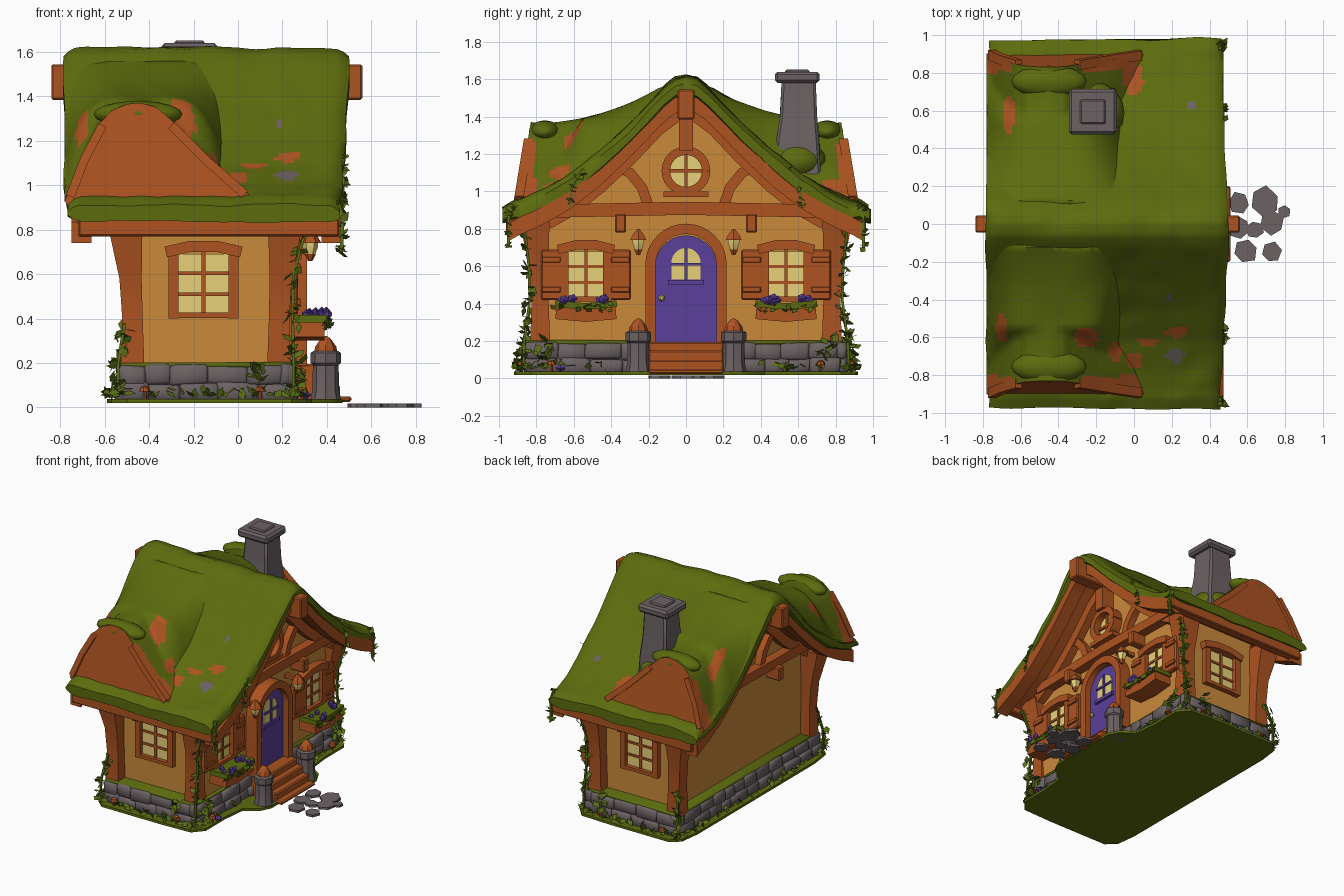
import bpy, bmesh, math, random
from mathutils import Matrix, Vector, noise

if "Cube" in bpy.data.objects:
    bpy.data.objects.remove(bpy.data.objects["Cube"])

random.seed(4)
R = random.uniform
COLORS = {"moss": (.108, .148, .004), "wood": (.42, .087, .015), "plaster": (.59, .255, .044), "stone": (.15, .12, .125),
          "glass": (.80, .64, .19), "door_purple": (.105, .05, .33), "leaf": (.1, .155, .008)}
MAT = {}
for n, c in COLORS.items():
    MAT[n] = bpy.data.materials.new(n)
    MAT[n].diffuse_color = (*c, 1)
# wall frames: local (across, up, outward) to world
I = Matrix()
FRONT = Matrix(((0, 0, 1, .22), (1, 0, 0, 0), (0, 1, 0, 0), (0, 0, 0, 1)))
BACK = Matrix(((0, 0, -1, -.45), (1, 0, 0, 0), (0, 1, 0, 0), (0, 0, 0, 1)))
SIDES = [Matrix(((1, 0, 0, 0), (0, 0, s, .74 * s), (0, 1, 0, 0), (0, 0, 0, 1))) for s in (-1, 1)]

def part(name, bm, mats, M=I, rule=None, angle=35):
    bm.transform(M)
    bmesh.ops.recalc_face_normals(bm, faces=bm.faces)
    me = bpy.data.meshes.new(name)
    for m in mats.split():
        me.materials.append(MAT[m])
    for f in bm.faces if rule else ():
        f.material_index = rule(f.calc_center_median())
    bm.to_mesh(me)
    bm.free()
    bpy.context.collection.objects.link(bpy.data.objects.new(name, me))
    me.shade_smooth()
    me.set_sharp_from_angle(angle=math.radians(angle))

def loft(name, rings, mats, M=I, rule=None, angle=35, bevel=0, jitter=0):
    bm = bmesh.new()
    vs = [[bm.verts.new(p) for p in r] for r in rings]
    for a, b in zip(vs, vs[1:]):
        for i in range(len(a)):
            bm.faces.new((a[i - 1], a[i], b[i], b[i - 1]))
    bm.faces.new(vs[0])
    bm.faces.new(vs[-1])
    for v in bm.verts if jitter else ():
        v.co += Vector([R(-jitter, jitter) for _ in "xyz"])
    if bevel:
        bmesh.ops.bevel(bm, geom=bm.edges[:], offset=bevel, segments=1, affect='EDGES')
    part(name, bm, mats, M, rule, angle)

def box(name, lo, hi, mat, M=I, bevel=.008, jitter=0):
    rings = [[(lo[0], lo[1], z), (hi[0], lo[1], z), (hi[0], hi[1], z), (lo[0], hi[1], z)] for z in (lo[2], hi[2])]
    loft(name, rings, mat, M, bevel=bevel, jitter=jitter, angle=60 if jitter else 35)

def strip(name, pts, w, d0, d1, mat, M=I):
    """Flat beam of width w that follows 2D points, from depth d0 to d1."""
    rings = []
    for i, p in enumerate(pts):
        t = (Vector(pts[min(i + 1, len(pts) - 1)]) - Vector(pts[max(i - 1, 0)])).normalized()
        o = Vector((-t.y, t.x)) * w / 2
        a, b = Vector(p) - o, Vector(p) + o
        rings.append([(*a, d0), (*b, d0), (*b, d1), (*a, d1)])
    loft(name, rings, mat, M)

def arc(cx, cy, r, a0, a1, n):
    return [(cx + r * math.cos(a0 + (a1 - a0) * k / n), cy + r * math.sin(a0 + (a1 - a0) * k / n)) for k in range(n + 1)]

def turned(name, c, prof, mat, n=8, M=I, angle=35):
    """Round part from (radius, height) pairs."""
    loft(name, [[(*p, c[2] + z) for p in arc(c[0], c[1], r, 0, math.tau, n)[:-1]] for r, z in prof], mat, M, angle=angle)

def mound(name, c, r):
    prof = [(math.cos(a), math.sin(a)) for a in (-1.5, -1.1, -.75, -.35, 0, .35, .75, 1.1, 1.5)]
    turned(name, (0, 0, 0), prof, "moss", 16, Matrix.Translation(c) @ Matrix.Diagonal((*r, 1)), 80)

def square(x, y, z, h):
    return [(x + i * h, y + j * h, z) for i, j in ((-1, -1), (1, -1), (1, 1), (-1, 1))]

def interp(table, t):
    for (a, za), (b, zb) in zip(table, table[1:]):
        if t <= b:
            return za + (zb - za) * (t - a) / (b - a)
    return table[-1][1]

ROOF = [(0, 1.62), (.06, 1.605), (.12, 1.555), (.3, 1.365), (.46, 1.215), (.62, 1.09), (.78, 1.0), (.92, .94), (.985, .89)]
def roof_z(y):
    return interp(ROOF, abs(y))

# ground and stone base
half = [(.47, 0), (.47, .27), (.43, .35), (.33, .42), (.31, .6), (.31, .83), (.24, .91), (0, .92), (-.5, .92), (-.57, .86), (-.59, .7), (-.59, 0)]
outline = half + [(x, -y) for x, y in half[-2:0:-1]]
loft("ground", [[(*p, z) for p in outline] for z in (.02, .038)], "moss")
box("base_core", (-.52, -.84, .03), (.235, .84, .185), "stone")
box("base_grass", (-.525, -.845, .18), (.24, .845, .203), "moss", jitter=.004)
for M, half, out, off in ((FRONT, .855, .02, 0), (BACK, .855, .075, 0), (SIDES[0], .38, .105, -.145), (SIDES[1], .38, .105, -.145)):
    for z0, z1 in ((.03, .112), (.1, .19)):
        u = -half
        while u < half - .03:
            w = min(R(.1, .2), half - u)
            d = out + R(-.004, .012) + (.008 if z0 < .05 else 0)
            box("base_stone", (u + off - .004, z0, d - .06), (u + off + w + .004, z1 + R(-.008, .006), d + .012), "stone", M, .014, .006)
            u += w
# plaster walls, closed up to the roof
ys = [-.75 + 1.5 * k / 24 for k in range(25)]
loft("walls", [[(-.45, y, .1), (.22, y, .1), (.22, y, roof_z(y) - .12), (-.45, y, roof_z(y) - .12)] for y in ys], "plaster")
# corner posts flaring at the top
for s in (-1, 1):
    for name, xb, xt in (("back_post", -.475, -.51), ("front_post", .185, .215)):
        loft(name, [square(x, s * y, z, h) for x, y, h, z in ((xb, .78, .054, .17), (xb, .78, .046, .4),
             (xb * .75 + xt * .25, .785, .05, .58), (xt, .81, .08, .84))], "wood")

def patch(c):
    """Bare wood (1) or stone (2) spots in the moss."""
    wood = ((-.25, -.6, .07, .05), (.22, -.57, .05, .03), (-.7, -.55, .03, .09), (0, .77, .05, .09), (-.66, .58, .03, .1),
            (.0, -.72, .05, .04), (-.1, -.68, .04, .05), (.08, -.62, .06, .02))
    stone = ((.22, -.7, .05, .035), (.31, .63, .022, .025), (.19, -.4, .02, .02))
    for k, spots in ((2, stone), (1, wood)):
        grow = 1 + noise.noise(c * 14) * .5
        if c.z > roof_z(c.y) - .04 and any(((c.x - x) / a) ** 2 + ((c.y - y) / b) ** 2 < grow for x, y, a, b in spots):
            return k
    return 0

# mossy roof with rounded ends and eaves
rings = []
for k in range(101):
    v = -1 + 2 * k / 100
    e = max(0, (abs(v) - .9) / .1)
    top, bot = [], []
    for i in range(53):
        t = i / 52
        y = v * (.97 + noise.noise((t * 5, v, 3)) * .016 + .012 * t)
        end = max(0, 1 - min(t, 1 - t) / .05)
        x0 = -.785 + .015 * abs(y) + noise.noise((2, y * 4, 5)) * .018
        x1 = .5 - .04 * abs(y) + noise.noise((8, y * 4, 5)) * .018
        x = x0 + (x1 - x0) * t
        n = noise.noise((x * 3, y * 3, 1)) * .022 + noise.noise((x * 8, y * 8, 4)) * .008
        top.append((x, y, roof_z(y) + n + .015 * e - .035 * end ** 2))
        bot.append((x, y, roof_z(y) - .115 + .02 * end ** 2 + .055 * e + noise.noise((x * 6, y * 6, 7)) * .01))
    rings.append(top + bot[::-1])
loft("roof_moss", rings, "moss wood stone", rule=patch, angle=50)
# wooden underside, curved edge boards and ridge beam
for name, x0, x1, top, bot, lim in (("roof_boards", -.72, .44, .08, .135, .96), ("front_edge_board", .375, .475, .09, .185, .94),
                                    ("back_edge_board", -.75, -.66, .09, .185, .94)):
    ys = [lim * (k / 20 - 1) for k in range(41)]
    loft(name, [[(x0, y, roof_z(y) - bot), (x1, y, roof_z(y) - bot), (x1, y, roof_z(y) - top), (x0, y, roof_z(y) - top)] for y in ys], "wood")
for s in (-1, 1):
    box("eave_board", (-.72, s * .93 - .032, .77), (.455, s * .93 + .032, .85), "wood")
box("ridge_beam", (-.84, -.045, 1.385), (.56, .045, 1.545), "wood")

# dormers: shingled end, moss hood, back blending into the roof
DORMER = [(-.78, .93), (-.735, 1.05), (-.69, 1.16), (-.635, 1.27), (-.57, 1.335), (-.5, 1.36), (-.44, 1.365), (-.37, 1.35),
          (-.3, 1.29), (-.22, 1.21), (-.12, 1.12), (-.03, 1.03), (.06, .95)]
for s in (-1, 1):
    rings = []
    for k in range(31):
        v = .1 + .75 * k / 30
        roof, rise, top = roof_z(v), .13 * (max(0, .82 - v) / .57) ** 2, []
        for i in range(57):
            x = -.78 + .84 * i / 56
            z = interp(DORMER, x)
            z += rise * max(0, (z - 1.1) / .26)
            swell = max(0, 1 - ((x + .42) / .36) ** 4) * min(1, max(0, (.8 - v) / .25))
            z = max(z, roof - .05 + (1.365 + rise - roof + .05) * swell) + noise.noise((x * 5, v * 5, s)) * .014
            y = v + (.05 - .07 * (z - .95) / .42) * max(0, (v - .7) / .15)
            top.append((x, s * y, max(min(z, roof + (v - .1) * 1.2 - .02), roof - .05)))
        rings.append(top + [(.06, top[-1][1], roof - .08), (-.75, top[0][1], roof - .08)])
    loft("dormer", rings, "moss wood stone", angle=45,
         rule=lambda c: int((abs(c.y) > .805 and c.z < 1.26) or abs(c.y) > .85) or patch(c))
    mound("dormer_moss_hood", (-.45, s * .755, 1.32), (.2, .085, .06))
    # trim on the end face
    M = Matrix(((1, 0, 0, 0), (0, -s * .165, s, s * 1.058), (0, 1, 0, 0), (0, 0, 0, 1)))
    strip("dormer_trim", [(-.755, .95), (-.69, 1.12), (-.61, 1.27)], .04, -.03, .02, "wood", M)
    strip("dormer_trim", [(-.3, 1.27), (-.14, 1.11), (.03, .96)], .04, -.03, .02, "wood", M)

# chimney with moss heaped at its foot
loft("chimney", [square(-.215, .6, z, h) for h, z in ((.125, 1.0), (.114, 1.27), (.1, 1.4), (.092, 1.6))], "stone", bevel=.014, jitter=.004)
box("chimney_cap", (-.345, .475, 1.58), (-.09, .715, 1.64), "stone", bevel=.015)
box("chimney_top", (-.285, .53, 1.63), (-.15, .66, 1.652), "stone")
mound("chimney_moss", (-.22, .59, 1.16), (.17, .165, .11))

# timber on both gables
for M in (FRONT, BACK):
    strip("tie_beam", [(-.72, .895), (0, .91), (.72, .895)], .07, -.02, .07, "wood", M)
    strip("king_post", [(0, 1.22), (0, 1.5)], .075, -.02, .1, "wood", M)
    for s in (-1, 1):
        strip("gable_brace", [(s * .2, .92), (s * .235, 1.02), (s * .3, 1.1), (s * .4, 1.15)], .055, -.02, .05, "wood", M)
        strip("rafter", [(s * a, roof_z(a) - .19) for a in (.03, .15, .3, .46, .62, .74)], .07, -.02, .06, "wood", M)
        box("bracket", (s * .35 - .03, .78, -.02), (s * .35 + .03, .88, .11), "wood", M)

def window(c, w, z0, z1, M):
    box("window_glass", (c - w, z0, -.01), (c + w, z1, .02), "glass", M, 0)
    lintel = [(c - w - .05, z1 + .01), (c - w * .5, z1 + .035), (c + w * .5, z1 + .035), (c + w + .05, z1 + .01)]
    strip("window_lintel", lintel, .05, -.01, .065, "wood", M)
    strip("window_sill", [(c - w - .03, z0 - .005), (c + w + .03, z0 - .005)], .025, -.01, .05, "wood", M)
    for s in (-1, 1):
        strip("window_jamb", [(c + s * (w + .015), z0 - .02), (c + s * (w + .015), z1 + .02)], .045, -.01, .05, "wood", M)
    strip("window_bar", [(c, z0), (c, z1 + .02)], .018, 0, .03, "wood", M)
    for z in (z0 + (z1 - z0) * .33, z0 + (z1 - z0) * .68):
        strip("window_bar", [(c - w, z), (c + w, z)], .016, 0, .028, "wood", M)

def vine(name, path, n, spread, size, stem=0):
    """Leaves scattered along a path, with an optional stem."""
    if stem:
        loft(name + "_stem", [square(*p, stem) for p in path], "leaf")
    bm = bmesh.new()
    for k in range(n):
        t = R(0, len(path) - 1.001)
        p = Vector(path[int(t)]).lerp(Vector(path[int(t) + 1]), t % 1) + Vector([R(-spread, spread) for _ in "xyz"])
        d = Vector((R(-1, 1), R(-1, 1), R(-.8, .8))).normalized() * size * R(.7, 1.2)
        o = d.cross(Vector((R(-1, 1), R(-1, 1), 1))).normalized() * size * .32
        p.z, p.y = max(p.z, .06), max(-.96, min(.96, p.y))
        bm.faces.new([bm.verts.new(q) for q in (p - d * .5, p + o, p + d * .5, p - o)])
    part(name, bm, "leaf")

for s, M in zip((-1, 1), SIDES):
    c = s * .535
    window(-.155, .12, .42, .69, M)
    window(c, .1, .43, .68, FRONT)
    # shutters and flower boxes
    for a in (-.185, .185):
        box("shutter", (c + a - .055, .42, .01), (c + a + .055, .69, .05), "wood", FRONT)
        for z in (.475, .635):
            box("shutter_bar", (c + a - .05, z - .015, .04), (c + a + .05, z + .015, .062), "wood", FRONT, .004)
    strip("flower_box", [(c - .16, .36), (c, .345), (c + .16, .36)], .085, .03, .17, "wood", FRONT)
    strip("box_greens", [(c - .165, .4), (c, .385), (c + .165, .4)], .035, .035, .18, "moss", FRONT)
    vine("box_leaves", [(.395, c - .16, .385), (.395, c, .375), (.395, c + .16, .385)], 26, .022, .05)
    for k in range(12):
        turned("flower", (c + (-1) ** k * R(.04, .14), R(.412, .43), R(.07, .18)), [(.008, -.012), (.026, .008), (.006, .024)], "door_purple", 5, FRONT)
    # lanterns, step posts and mushrooms
    y = s * .255
    turned("lantern_glass", (.325, y, .68), [(.018, 0), (.036, .045), (.034, .07)], "glass", 6)
    turned("lantern_roof", (.325, y, .74), [(.05, 0), (.034, .03), (.006, .06)], "wood", 6)
    turned("lantern_foot", (.325, y, .66), [(.01, 0), (.026, .03)], "wood", 6)
    box("lantern_arm", (.21, y - .014, .75), (.33, y + .014, .778), "wood", bevel=0)
    turned("step_post", (.395, y, .02), [(.072, 0), (.06, .06), (.058, .17), (.068, .18), (.068, .225), (.055, .235)], "stone")
    turned("post_cap", (.395, y, .25), [(.052, 0), (.047, .025), (.022, .06), (.004, .072)], "wood")
    for x, y in ((.29, .72), (-.42, .885), (.1, .88)):
        turned("mushroom", (x, s * y, .036), [(.008, 0), (.008, .035), (.026, .035), (.018, .055), (.004, .062)], "wood", 7)
    # climbing and hanging plants, grass
    vine("front_vine", [(.25, s * .87, .05), (.25, s * .865, .2), (.245, s * .835, .42), (.25, s * .84, .6), (.3, s * .86, .78)], 42, .028, .06, .007)
    vine("back_vine", [(-.54, s * .88, .05), (-.54, s * .87, .2), (-.51, s * .83, .38)], 28, .028, .06, .007)
    vine("eave_vine", [(.455, s * .93, .93), (.47, s * .95, .85), (.465, s * .95, .7)], 16, .016, .06, .008)
    vine("edge_vine", [(.47, s * .55, 1.12), (.475, s * .61, 1.02), (.47, s * .62, .92)], 12, .016, .05, .006)
    vine("ivy_clump", [(.26, s * .78, .2), (.28, s * .74, .12)], 14, .04, .075)
    vine("ivy_clump", [(.1, s * .87, .2), (.09, s * .89, .08)], 14, .03, .075)
    vine("grass", [(-.57, s * .9, .06), (.27, s * .89, .06), (.29, s * .36, .06)], 50, .025, .06)
turned("ground_flower", (.3, -.67, .036), [(.008, 0), (.03, .02), (.008, .04)], "door_purple", 6)
vine("back_grass", [(-.57, -.88, .06), (-.57, .88, .06)], 45, .02, .06)
# round gable window
turned("round_glass", (0, 1.11, 0), [(.09, -.01), (.09, .02)], "glass", 20, FRONT)
strip("round_frame", arc(0, 1.11, .108, 0, math.tau, 24), .045, -.01, .075, "wood", FRONT)
strip("round_bar", [(0, 1.02), (0, 1.2)], .018, 0, .035, "wood", FRONT)
strip("round_bar", [(-.09, 1.11), (.09, 1.11)], .018, 0, .035, "wood", FRONT)
strip("round_sill", [(-.12, .985), (.12, .985)], .03, 0, .08, "wood", FRONT)
# arched door
for name, w, z, zc, d0, d1, m in (("door", .165, .19, .6, -.01, .045, "door_purple"), ("door_glass", .078, .53, .62, .04, .053, "glass")):
    loft(name, [[(*p, d) for p in [(-w, z), (w, z)] + arc(0, zc, w, 0, math.pi, 14)] for d in (d0, d1)], m, FRONT)
strip("door_frame", [(.19, .19)] + arc(0, .61, .19, 0, math.pi, 16) + [(-.19, .19)], .055, -.01, .09, "wood", FRONT)
for a, b, w in (((0, .53), (0, .698), .014), ((-.078, .61), (.078, .61), .014), ((-.095, .515), (.095, .515), .025)):
    strip("door_bar", [a, b], w, .04, .064, "door_purple", FRONT)
turned("door_knob", (-.13, .43, .04), [(.008, 0), (.018, .02), (.008, .035)], "glass", 8, FRONT)
# steps and path
for x, z in ((.36, .195), (.41, .15), (.46, .1), (.51, .05)):
    box("step", (.2, -.2, .025), (x, .2, z), "wood")
for x, y, r in ((.555, .11, .062), (.555, -.02, .06), (.59, -.14, .066), (.69, .12, .078), (.73, .01, .068), (.64, -.03, .05),
                (.73, -.15, .055), (.795, .065, .036)):
    pts = [(x + (px - x) * R(.85, 1.1), y + (py - y) * R(.85, 1.1)) for px, py in arc(x, y, r, r * 99, r * 99 + math.tau, 6)[:-1]]
    loft("path_stone", [[(*p, z) for p in pts] for z in (0, .017)], "stone")

for m in bpy.data.materials:
    if m.users and not m.is_grease_pencil:
        m.use_nodes = True
        m.node_tree.nodes["Principled BSDF"].inputs["Base Color"].default_value = m.diffuse_color
